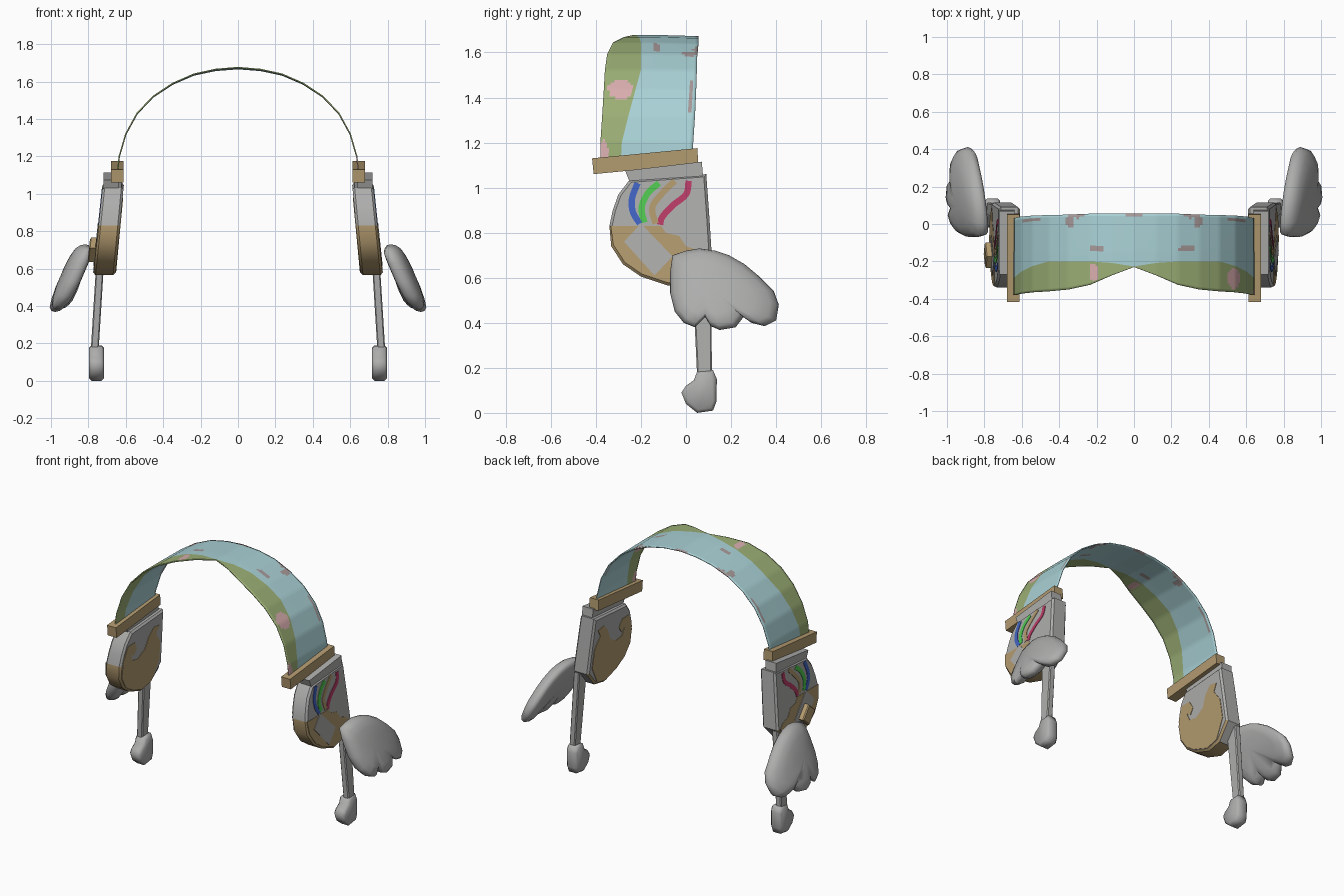
import bpy, bmesh, math
from mathutils import Vector

if "Cube" in bpy.data.objects:
    bpy.data.objects.remove(bpy.data.objects["Cube"])


def mat(name, rgb):
    m = bpy.data.materials.new(name)
    m.diffuse_color = (*rgb, 1)
    m.use_nodes = True
    m.node_tree.nodes["Principled BSDF"].inputs["Base Color"].default_value = m.diffuse_color
    return m


GREY = mat("grey", (.42, .42, .415))
GOLD = mat("tan_gold", (.45, .325, .16))
SKY = mat("pale_blue", (.40, .64, .67))
LEAF = mat("leaf_green", (.33, .43, .18))
PINK = mat("pink", (.70, .42, .43))
MAUVE = mat("mauve", (.38, .31, .31))
BLUE = mat("blue", (.055, .13, .55))
GREEN = mat("bright_green", (.08, .58, .08))
RED = mat("crimson", (.50, .045, .14))


def finish(name, bm, mats, angle=35):
    bmesh.ops.recalc_face_normals(bm, faces=bm.faces)
    me = bpy.data.meshes.new(name)
    bm.to_mesh(me)
    bm.free()
    for m in mats:
        me.materials.append(m)
    me.shade_smooth()
    me.set_sharp_from_angle(angle=math.radians(angle))
    ob = bpy.data.objects.new(name, me)
    bpy.context.collection.objects.link(ob)
    return ob


def slab_bm(pts, lo, hi, s, bevel=0):
    """Side outline (y, z) given thickness between two x functions."""
    bm = bmesh.new()
    a = [bm.verts.new((s * lo(y, z), y, z)) for y, z in pts]
    b = [bm.verts.new((s * hi(y, z), y, z)) for y, z in pts]
    caps = [bm.faces.new(a), bm.faces.new(b[::-1])]
    n = len(pts)
    for i in range(n):
        j = (i + 1) % n
        bm.faces.new((a[i], b[i], b[j], a[j]))
    bmesh.ops.recalc_face_normals(bm, faces=bm.faces)
    if bevel:
        edges = list({e for f in caps for e in f.edges})
        bmesh.ops.bevel(bm, geom=edges, offset=bevel, segments=1,
                        affect='EDGES', profile=.5)
    return bm


def slab(name, pts, lo, hi, s, m, bevel=0, angle=35):
    return finish(name, slab_bm(pts, lo, hi, s, bevel), [m], angle)


def const(v):
    return lambda y, z: v


def spline(pts, steps=5):
    """Smooth open curve through 2D points."""
    p = [Vector(q) for q in pts]
    p = [2 * p[0] - p[1]] + p + [2 * p[-1] - p[-2]]
    out = []
    for i in range(1, len(p) - 2):
        for k in range(steps):
            t = k / steps
            out.append(.5 * (2 * p[i] + (p[i + 1] - p[i - 1]) * t
                       + (2 * p[i - 1] - 5 * p[i] + 4 * p[i + 1] - p[i + 2]) * t * t
                       + (3 * p[i] - p[i - 1] - 3 * p[i + 1] + p[i + 2]) * t ** 3))
    return out + [p[-2]]


def ribbon(pts, w):
    """Closed outline of a constant-width stripe."""
    c = spline(pts)
    left, right = [], []
    for i, q in enumerate(c):
        d = (c[min(i + 1, len(c) - 1)] - c[max(i - 1, 0)]).normalized()
        n = Vector((-d.y, d.x)) * w / 2
        left.append(tuple(q + n))
        right.append(tuple(q - n))
    return left + right[::-1]


# Headband: rows of x, z, front edge, colour boundary, rear edge
rows = [(0, 1.675, -.23, -.227, .055), (.12, 1.665, -.275, -.208, .055),
        (.235, 1.64, -.325, -.2, .055), (.35, 1.59, -.35, -.2, .05),
        (.455, 1.52, -.36, -.2, .048), (.54, 1.43, -.365, -.225, .045),
        (.6, 1.32, -.372, -.255, .04), (.635, 1.2, -.38, -.285, .032),
        (.645, 1.1, -.38, -.29, .03)]
full = [(-r[0],) + r[1:] for r in rows[:0:-1]] + rows
# Patches: x, y, radius x, radius y
pinks = [(.53, -.29, .034, .055), (-.215, -.26, .025, .05), (.642, -.365, .01, .02)]
mauves = [(.28, -.13, .045, .014), (-.2, -.13, .045, .014), (.34, .015, .02, .035),
          (-.34, .015, .02, .035), (.3, .045, .04, .014), (-.3, .045, .04, .014),
          (.545, .02, .05, .012), (-.545, .02, .05, .012), (0, .047, .04, .009)]


def inside(c, patches):
    return any(((c.x - x) / rx) ** 2 + ((c.y - y) / ry) ** 2 < 1
               for x, y, rx, ry in patches)


bm = bmesh.new()
SUB, NG, NB = 8, 10, 18
grid = []
for i in range((len(full) - 1) * SUB + 1):
    k = min(i // SUB, len(full) - 2)
    t = i / SUB - k
    x, z, f, b, r = (p + (q - p) * t for p, q in zip(full[k], full[k + 1]))
    ys = [f + (b - f) * j / NG for j in range(NG)] + \
         [b + (r - b) * j / NB for j in range(NB + 1)]
    grid.append([bm.verts.new((x, y, z - .03 * max(0, y + .15) * (1 - abs(x))))
                 for y in ys])
for g, h in zip(grid, grid[1:]):
    for j in range(NG + NB):
        face = bm.faces.new((g[j], g[j + 1], h[j + 1], h[j]))
        c = face.calc_center_median()
        face.material_index = 1 if j < NG else 0
        if inside(c, pinks) and j < NG:
            face.material_index = 2
        elif inside(c, mauves) and j >= NG:
            face.material_index = 3
band = finish("headband", bm, [SKY, LEAF, PINK, MAUVE])
sol = band.modifiers.new("thickness", 'SOLIDIFY')
sol.thickness = .007
sol.offset = 0

# Side outlines
cup_pts = [(-.25, 1.035), (-.30, .97), (-.325, .9), (-.34, .83), (-.332, .74),
           (-.28, .66), (-.2, .605), (-.08, .565), (.02, .585), (.115, .69),
           (.105, .85), (.09, 1.06)]
gold_outer = [(-.335, .83), (-.11, .83), (-.09, .8), (-.03, .785), (0, .74),
              (.06, .72), (.09, .69), (.01, .6), (-.08, .578), (-.195, .617),
              (-.27, .668), (-.322, .745)]
gold_inner = [(-.32, .86), (-.28, .95), (-.21, .95), (-.18, .9), (-.21, .86),
              (-.24, .88), (-.22, .83), (-.16, .82), (-.09, .86), (-.06, .93),
              (-.01, .98), (.05, .97), (.02, .92), (.07, .85), (.08, .72),
              (.01, .6), (-.08, .58), (-.195, .62), (-.27, .67), (-.32, .745)]
diamond = [(-.2, .84), (-.275, .76), (-.14, .61), (-.06, .695)]
button = [(-.175, .765), (-.235, .71), (-.16, .635), (-.1, .69)]
stripes = [("blue", BLUE, [(-.215, 1.02), (-.24, .95), (-.235, .89), (-.205, .84)]),
           ("green", GREEN, [(-.12, 1.02), (-.17, .975), (-.197, .91), (-.185, .845)]),
           ("tan", GOLD, [(-.05, 1.03), (-.11, .97), (-.15, .91), (-.135, .84)]),
           ("crimson", RED, [(.012, 1.03), (0, .97), (-.06, .92), (-.105, .87),
                             (-.115, .835)])]
wing_pts = [(-.06, .70), (0, .72), (.06, .73), (.13, .72), (.19, .70), (.26, .66),
            (.32, .61), (.39, .54), (.412, .48), (.40, .41), (.35, .385), (.29, .40),
            (.255, .425), (.22, .38), (.15, .368), (.11, .385), (.085, .425),
            (.04, .38), (-.01, .40), (-.05, .45), (-.07, .53), (-.07, .63)]
pad_pts = [(.05, .185), (.12, .19), (.137, .15), (.135, .05), (.12, .01), (.05, .0),
           (0, .04), (-.02, .09), (.0, .12), (.035, .145)]


def outer(y, z):
    return .725 + .105 * (1.03 - z)


def inner(y, z):
    return .612 + .095 * (1.03 - z)


def off(fn, d):
    return lambda y, z: fn(y, z) + d


def wing(name, s):
    """Puffy lobed shell from shrinking rings on both faces."""
    bm = bmesh.new()
    cy, cz = .09, .57

    def vert(p, k, h):
        y, z = cy + (p[0] - cy) * k, cz + (p[1] - cz) * k
        x = .835 + .43 * (.7 - z) - .6 * (y - .15) ** 2 + h
        return bm.verts.new((s * x, y, z))

    n = len(wing_pts)
    rim = [vert(p, 1, 0) for p in wing_pts]
    for d in (-1, 1):
        last = rim
        for k, h in ((.97, .022), (.88, .04), (.65, .05), (.35, .055)):
            ring = [vert(p, k, d * h) for p in wing_pts]
            for i in range(n):
                j = (i + 1) % n
                bm.faces.new((last[i], last[j], ring[j], ring[i]))
            last = ring
        tip = vert((cy, cz), 0, d * .056)
        for i in range(n):
            bm.faces.new((last[i], last[(i + 1) % n], tip))
    finish(name, bm, [GREY], 60)


for s, side in ((1, "right"), (-1, "left")):
    # Clasp and neck
    slab(side + "_clasp", [(-.41, 1.06), (.055, 1.105), (.05, 1.175), (-.417, 1.13)],
         const(.612), const(.678), s, GOLD)
    slab(side + "_neck", [(-.24, 1.0), (.08, 1.0), (.07, 1.115), (-.27, 1.075)],
         const(.64), const(.718), s, GREY)
    # Ear cup with gold lower rim
    bm = slab_bm(cup_pts, inner, outer, s, .012)
    bmesh.ops.bisect_plane(bm, geom=bm.verts[:] + bm.edges[:] + bm.faces[:],
                           plane_co=(0, 0, .83), plane_no=(0, 0, 1))
    bmesh.ops.recalc_face_normals(bm, faces=bm.faces)
    for f in bm.faces:
        low = f.calc_center_median().z < .83
        f.material_index = int(low and abs(f.normal.x) < .95 and f.normal.y < .6)
    finish(side + "_ear_cup", bm, [GREY, GOLD], 30)
    # Painted plates
    slab(side + "_outer_gold_panel", gold_outer, off(outer, -.003), off(outer, .002), s, GOLD)
    slab(side + "_inner_gold_swirl", gold_inner, off(inner, -.003), off(inner, .003), s, GOLD)
    for name, m, pts in stripes:
        slab(f"{side}_{name}_stripe", ribbon(pts, .028), off(outer, -.003),
             off(outer, .003), s, m)
    slab(side + "_diamond_panel", diamond, off(outer, -.001), off(outer, .005), s, GREY)
    # Arm, pad and wing
    arm_x = lambda y, z: .741 + .062 * (.57 - z)
    slab(side + "_arm", [(.05, .15), (.115, .15), (.112, .68), (.025, .68)],
         off(arm_x, -.021), off(arm_x, .021), s, GREY, .006)
    slab(side + "_arm_pad", pad_pts, const(.716), const(.797), s, GREY, .014, 50)
    wing(side + "_wing", s)

# Raised button on one cup only
slab("left_button", button, off(outer, -.01), off(outer, .038), -1, GOLD, .006)
